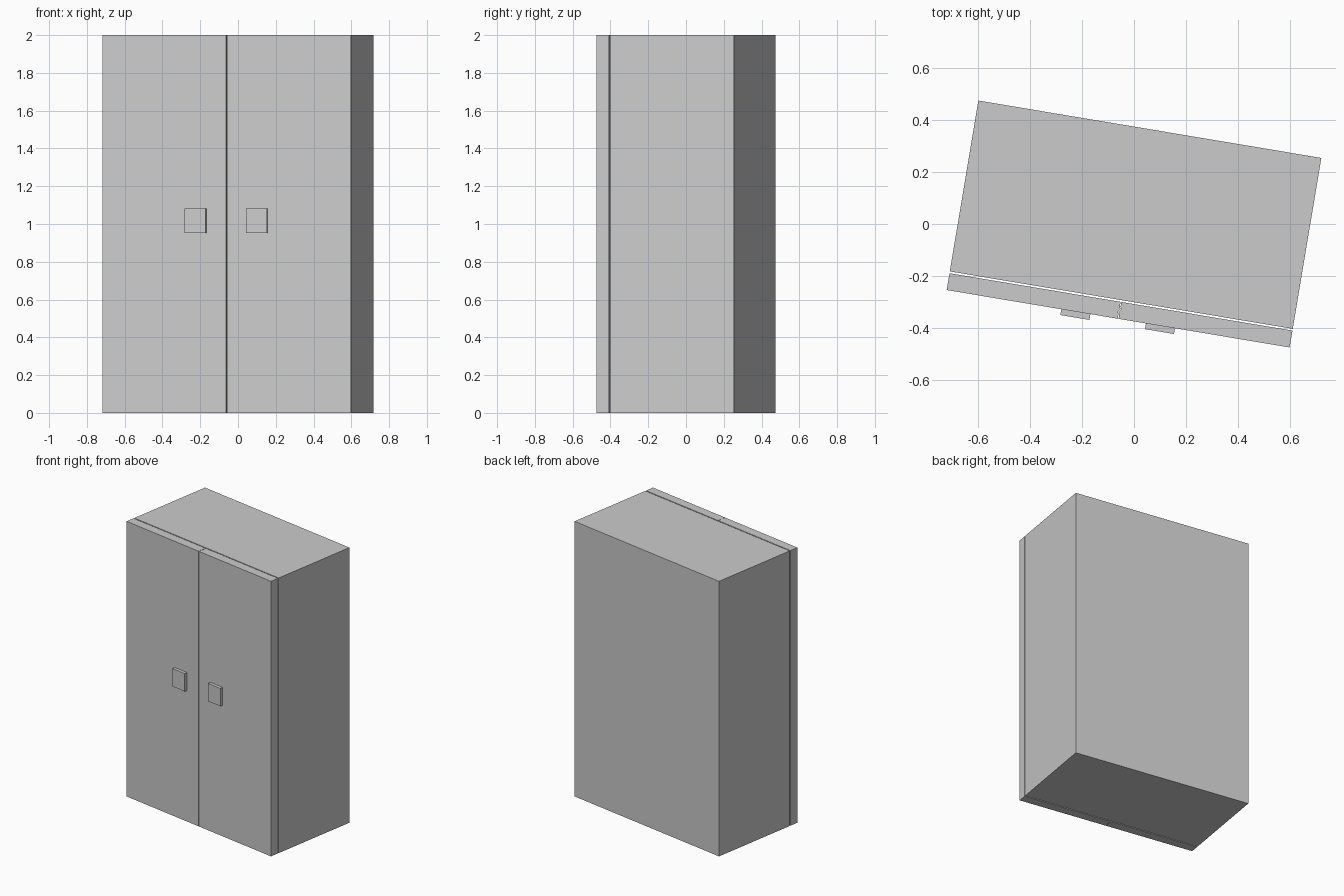
import bpy, bmesh, math
from mathutils import Matrix

cube = bpy.data.objects.get("Cube")
if cube:
    bpy.data.objects.remove(cube, do_unlink=True)

# Single plain grey material
GREY = (0.6, 0.6, 0.6, 1.0)
grey = bpy.data.materials.new("plain_grey")
grey.use_nodes = True
grey.diffuse_color = GREY
grey.node_tree.nodes["Principled BSDF"].inputs["Base Color"].default_value = GREY

# The whole cabinet is turned slightly about the vertical axis
TURN = Matrix.Rotation(math.radians(-9.5), 4, 'Z')

HALF_W, HEIGHT = 0.667, 2.0
FRONT, DOOR_BACK, BODY_FRONT, BACK = -0.3685, -0.303, -0.296, 0.3685


def prism(name, outline, z0, z1):
    """Extrude a flat outline from z0 up to z1."""
    bm = bmesh.new()
    face = bm.faces.new([bm.verts.new((x, y, z0)) for x, y in outline])
    top = bmesh.ops.extrude_face_region(bm, geom=[face])["geom"]
    bmesh.ops.translate(bm, vec=(0, 0, z1 - z0),
                        verts=[g for g in top if isinstance(g, bmesh.types.BMVert)])
    bmesh.ops.recalc_face_normals(bm, faces=bm.faces)
    mesh = bpy.data.meshes.new(name)
    bm.to_mesh(mesh)
    bm.free()
    mesh.materials.append(grey)
    obj = bpy.data.objects.new(name, mesh)
    obj.matrix_world = TURN
    bpy.context.collection.objects.link(obj)
    return obj


def rect(x0, x1, y0, y1):
    return [(x0, y0), (x1, y0), (x1, y1), (x0, y1)]


# Cabinet body
prism("cabinet_body", rect(-HALF_W, HALF_W, BODY_FRONT, BACK), 0, HEIGHT)

# Doors meet along a small interlocking step, front to back
SEAM = [(0.0, FRONT), (0.0, -0.349), (-0.005, -0.343), (0.005, -0.329),
        (0.0, -0.323), (0.0, DOOR_BACK)]
GAP = 0.0015

for side, s in (("right", -1), ("left", 1)):
    edge = [(x + s * GAP, y) for x, y in SEAM]
    prism(side + "_door",
          edge + [(s * HALF_W, DOOR_BACK), (s * HALF_W, FRONT)], 0, HEIGHT)
    # Flat square handle, set slightly into the door
    x0, x1 = sorted((s * 0.108, s * 0.221))
    prism(side + "_handle", rect(x0, x1, FRONT - 0.0225, FRONT + 0.004), 0.953, 1.083)
